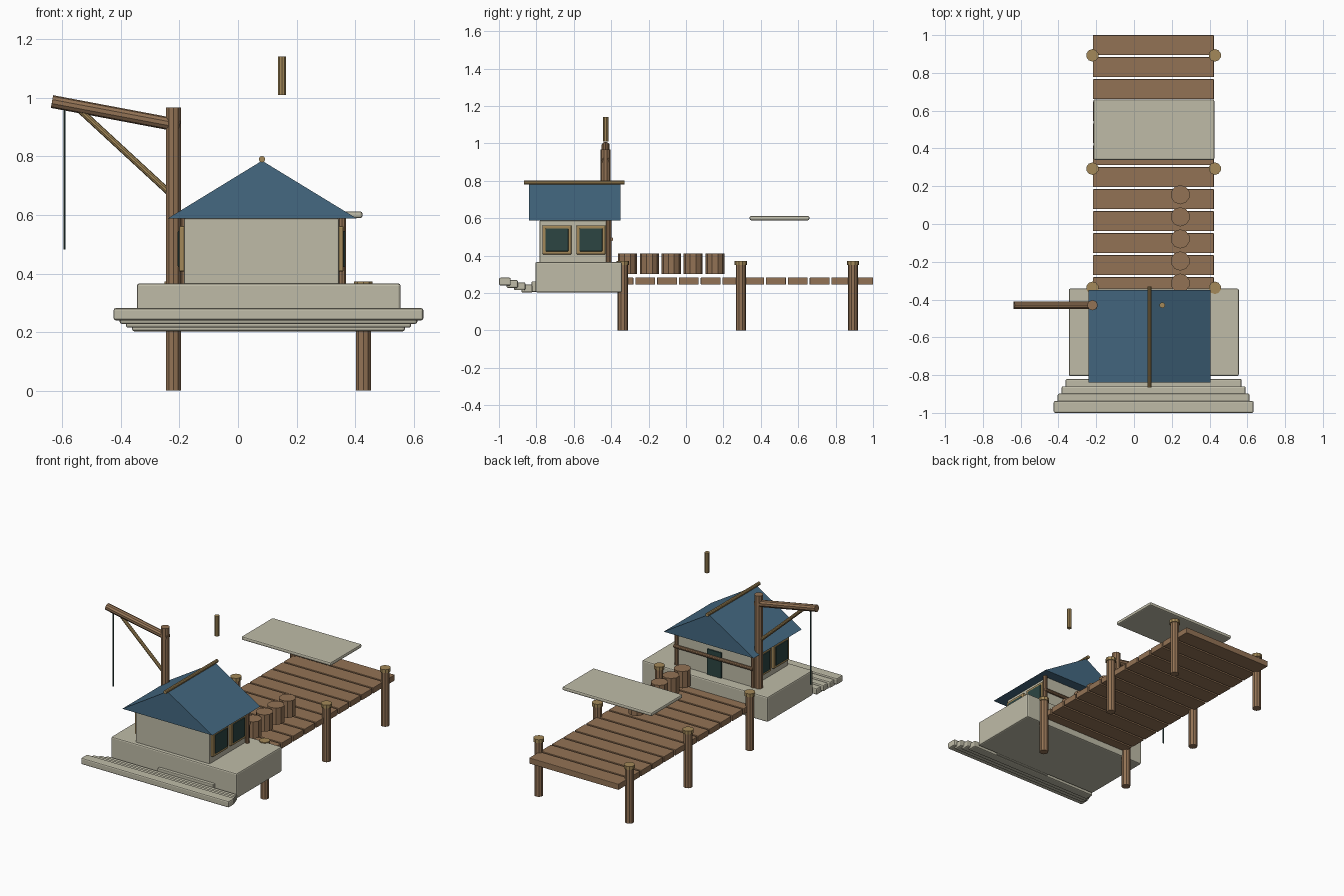
import bpy
import bmesh
from mathutils import Vector

old = bpy.data.objects.get("Cube")
if old:
    bpy.data.objects.remove(old, do_unlink=True)


def material(name, r, g, b):
    m = bpy.data.materials.new(name)
    m.use_nodes = True
    m.diffuse_color = (r, g, b, 1)
    m.node_tree.nodes["Principled BSDF"].inputs["Base Color"].default_value = (r, g, b, 1)
    return m


stone = material("pale_stone", .52, .50, .39)
wood = material("brown_wood", .29, .17, .09)
tan = material("tan_wood", .37, .25, .10)
blue = material("blue_roof", .058, .14, .22)
dark = material("dark_green", .025, .06, .055)


def finish(name, bm, mat):
    bmesh.ops.recalc_face_normals(bm, faces=bm.faces)
    mesh = bpy.data.meshes.new(name)
    bm.to_mesh(mesh)
    bm.free()
    mesh.materials.append(mat)
    ob = bpy.data.objects.new(name, mesh)
    bpy.context.collection.objects.link(ob)
    return ob


def box(name, x, y, z, mat, bevel=0):
    """Box from (min, max) ranges on each axis."""
    bm = bmesh.new()
    bmesh.ops.create_cube(bm, size=1)
    for v in bm.verts:
        v.co = [(r[0] + r[1]) / 2 + c * (r[1] - r[0]) for r, c in zip((x, y, z), v.co)]
    ob = finish(name, bm, mat)
    if bevel:
        mod = ob.modifiers.new("soft_edges", "BEVEL")
        mod.width = bevel
        mod.segments = 2
    return ob


def rod(name, a, b, radius, mat, sides=10):
    """Cylinder between two points."""
    a, b = Vector(a), Vector(b)
    bm = bmesh.new()
    bmesh.ops.create_cone(bm, cap_ends=True, segments=sides, radius1=radius,
                          radius2=radius, depth=(b - a).length)
    ob = finish(name, bm, mat)
    ob.location = (a + b) / 2
    ob.rotation_euler = (b - a).to_track_quat("Z", "Y").to_euler()
    return ob


# Stone base and front steps
box("foundation", (-.345, .555), (-.805, -.342), (.204, .366), stone, .008)
box("foundation_panel", (0, .40), (-.825, -.80), (.206, .262), stone, .004)
for i in range(4):
    inset = .021 * i
    box(f"step_{i + 1}", (-.425 + inset, .633 - inset),
        (-1 + .04 * i, -.937 + .039 * i),
        (.24 - .0125 * i, .282 - .0125 * i), stone, .008)

# House walls, door and rear timber frame
box("house_walls", (-.185, .345), (-.783, -.41), (.36, .588), stone, .006)
box("door", (.03, .13), (-.42, -.401), (.366, .53), dark)
for side, x in (("right", -.192), ("left", .355)):
    rod(f"{side}_corner_post", (x, -.413, .366), (x, -.413, .59), .014, wood)
rod("rear_rail", (-.2, -.4, .488), (.365, -.4, .488), .011, wood)

# Side windows
for side, wall, out in (("left", .345, 1), ("right", -.185, -1)):
    for j, y in enumerate((-.69, -.508)):
        name = f"{side}_window_{j + 1}"
        frame = sorted((wall - out * .01, wall + out * .016))
        glass = sorted((wall, wall + out * .021))
        box(name + "_frame", frame, (y - .078, y + .078), (.406, .562), tan, .006)
        box(name + "_glass", glass, (y - .061, y + .061), (.423, .545), dark, .003)

# Gable roof and ridge pole
bm = bmesh.new()
ends = [[bm.verts.new((x, y, z)) for x, z in ((-.24, .588), (.405, .588), (.082, .785))]
        for y in (-.84, -.35)]
for end in ends:
    bm.faces.new(end)
for k in range(3):
    n = (k + 1) % 3
    bm.faces.new((ends[0][k], ends[0][n], ends[1][n], ends[1][k]))
finish("roof", bm, blue)
rod("ridge_pole", (.082, -.865, .79), (.082, -.33, .79), .011, tan)

# Crane
rod("crane_post", (-.22, -.43, .36), (-.22, -.43, .967), .027, wood)
rod("crane_arm", (-.635, -.43, .987), (-.2, -.43, .905), .022, wood)
rod("crane_brace", (-.55, -.43, .967), (-.225, -.43, .667), .011, tan)
rod("crane_rope", (-.593, -.43, .482), (-.593, -.43, .97), .004, dark, 6)

# Dock planks
for i in range(12):
    y = .947 - .1165 * i
    box(f"dock_plank_{i + 1}", (-.217, .423), (y - .053, y + .053), (.245, .283), wood, .003)

# Dock posts with caps
for side, x in (("right", -.22), ("left", .428)):
    for j, y in enumerate((-.338, .293, .893)):
        rod(f"{side}_dock_post_{j + 1}", (x, y, 0), (x, y, .355), .027, wood)
        rod(f"{side}_post_cap_{j + 1}", (x, y, .35), (x, y, .372), .033, tan)

# Barrels
for i in range(5):
    y = .155 - .117 * i
    rod(f"barrel_{i + 1}", (.245, y, .302), (.245, y, .41), .051, wood)

# Raised slab and chimney stick
box("raised_slab", (-.215, .425), (.34, .66), (.589, .612), stone, .008)
rod("chimney_stick", (.15, -.43, 1.01), (.15, -.43, 1.14), .015, tan)
